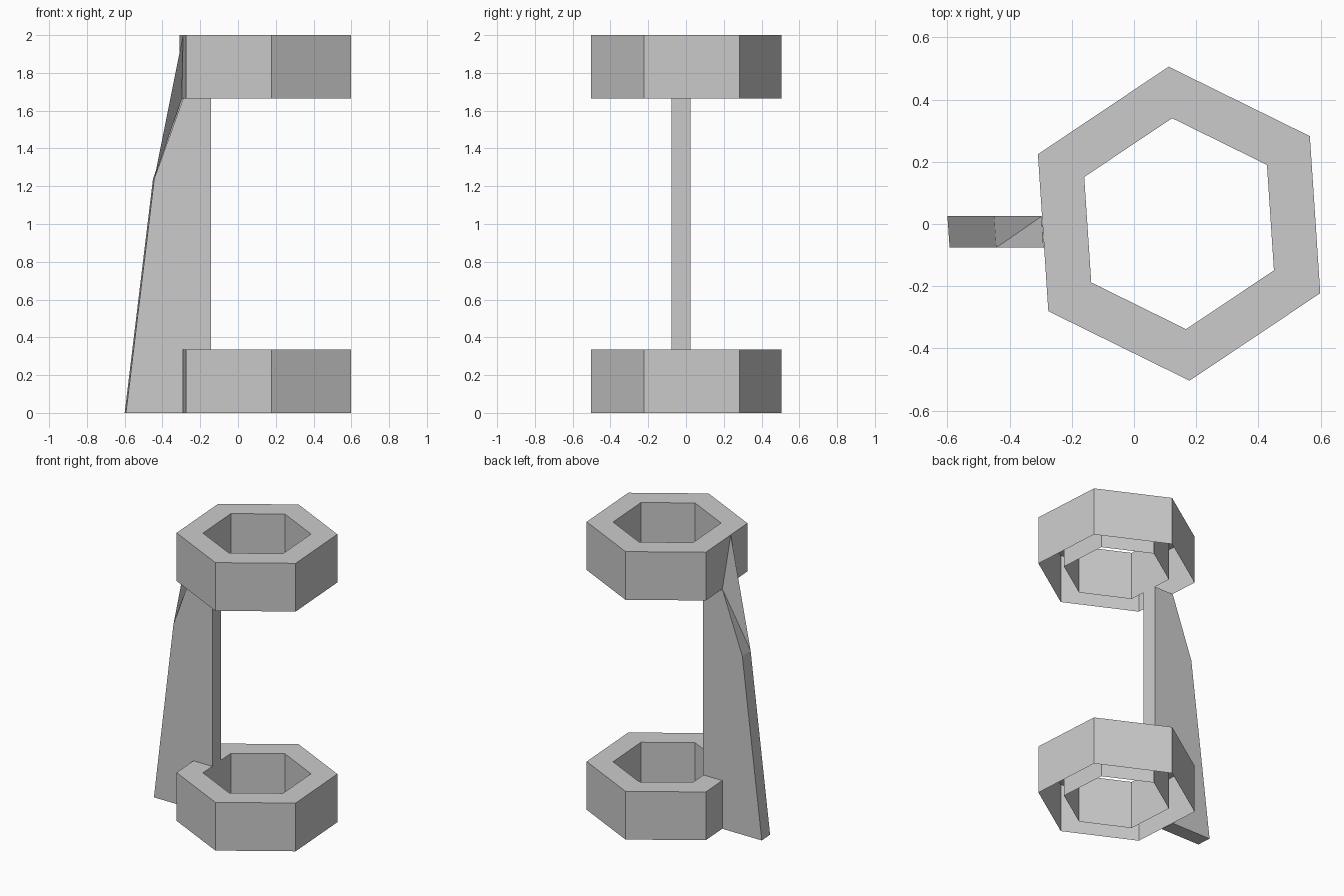
import bpy, bmesh, math

if "Cube" in bpy.data.objects:
    bpy.data.objects.remove(bpy.data.objects["Cube"])

CX, CY, TURN = 0.145, 0.001, math.radians(33.8)
R_OUT, R_IN, RING_H, TOP = 0.506, 0.34, 0.335, 2.0


def finish(name, bm):
    me = bpy.data.meshes.new(name)
    bm.to_mesh(me)
    bm.free()
    ob = bpy.data.objects.new(name, me)
    bpy.context.collection.objects.link(ob)
    return ob


def hexagon(bm, radius, z):
    return [bm.verts.new((CX + radius * math.cos(TURN + math.pi / 3 * i),
                          CY + radius * math.sin(TURN + math.pi / 3 * i), z))
            for i in range(6)]


# Hexagonal ring shell: outer wall, top face and inner wall, open underneath
def ring(name, z):
    bm = bmesh.new()
    loops = [hexagon(bm, R_OUT, z), hexagon(bm, R_OUT, z + RING_H),
             hexagon(bm, R_IN, z + RING_H), hexagon(bm, R_IN, z)]
    for a, b in zip(loops, loops[1:]):
        for i in range(6):
            j = (i + 1) % 6
            bm.faces.new((a[i], a[j], b[j], b[i]))
    return finish(name, bm)


ring("lower_ring", 0)
ring("upper_ring", TOP - RING_H)

# Tapered side strut joining the rings, profile in x and z
Z2 = TOP - RING_H
profile = [(-0.6, 0), (-0.297, 0), (-0.297, RING_H), (-0.15, RING_H),
           (-0.15, Z2), (-0.297, Z2), (-0.45, 1.24)]
bm = bmesh.new()
front = [bm.verts.new((x + 0.007, -0.076, z)) for x, z in profile]
back = [bm.verts.new((x, 0.025, z)) for x, z in profile]
tip = bm.verts.new((-0.291, -0.076, TOP))
bm.faces.new(front)
bm.faces.new(back[::-1])
for i in (0, 3, 6):     # underside, inner edge and sloping outer edge
    j = (i + 1) % 7
    bm.faces.new((front[j], front[i], back[i], back[j]))
# Upper gusset running up the side of the top ring
bm.faces.new((front[6], back[5], back[6]))
bm.faces.new((front[6], tip, back[5]))
finish("side_strut", bm)
